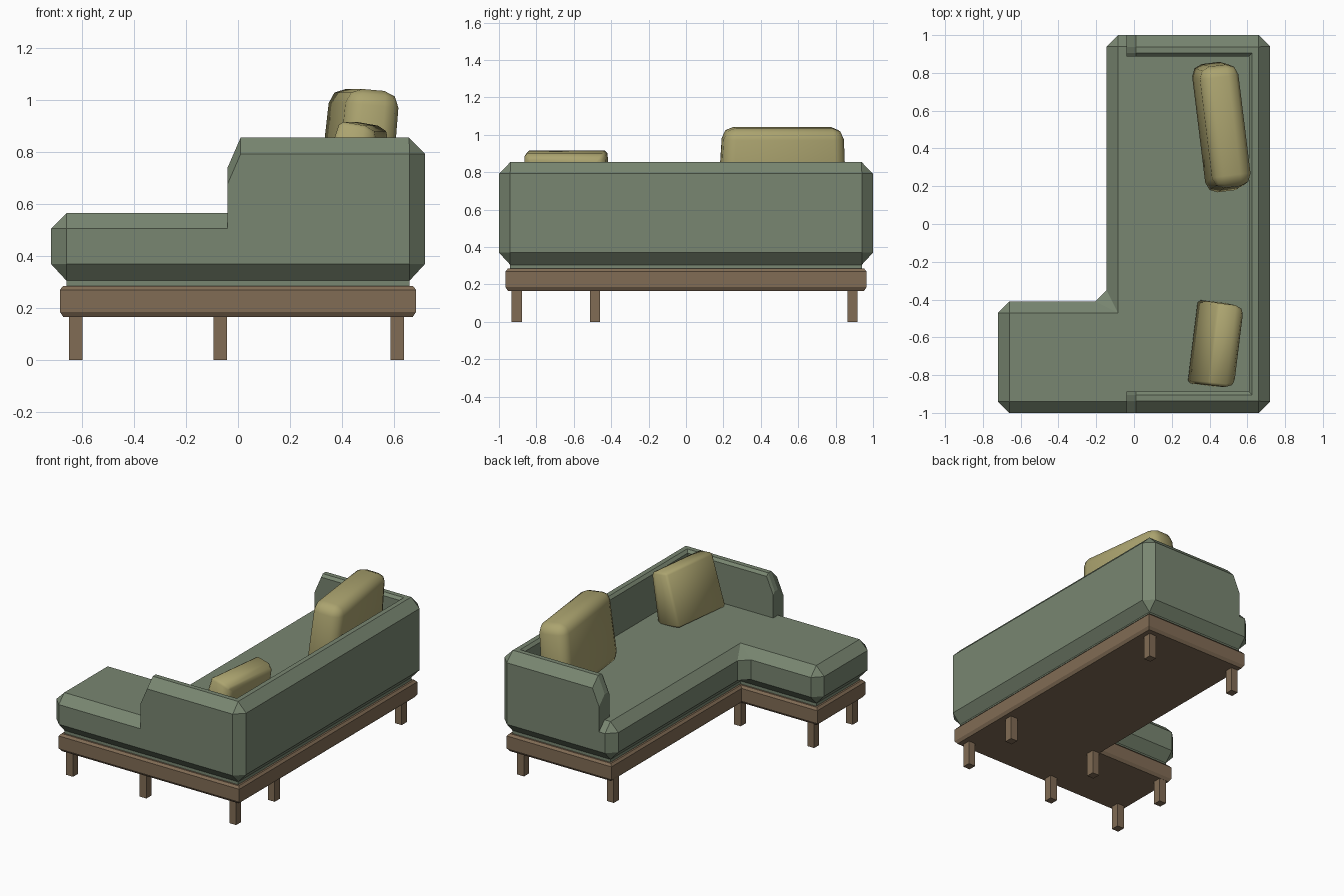
import bpy, bmesh
from math import radians
from mathutils import Matrix, Vector

if "Cube" in bpy.data.objects:
    bpy.data.objects.remove(bpy.data.objects["Cube"])


def material(name, rgb):
    m = bpy.data.materials.new(name)
    m.diffuse_color = (*rgb, 1)
    m.use_nodes = True
    m.node_tree.nodes["Principled BSDF"].inputs["Base Color"].default_value = m.diffuse_color
    return m


GREEN = material("green_fabric", (0.19, 0.24, 0.165))
WOOD = material("wood", (0.22, 0.15, 0.09))
YELLOW = material("yellow_fabric", (0.41, 0.37, 0.16))


def finish(bm, name, mat):
    bmesh.ops.remove_doubles(bm, verts=bm.verts, dist=1e-5)
    bmesh.ops.recalc_face_normals(bm, faces=bm.faces)
    me = bpy.data.meshes.new(name)
    bm.to_mesh(me)
    bm.free()
    me.materials.append(mat)
    ob = bpy.data.objects.new(name, me)
    bpy.context.collection.objects.link(ob)
    return ob


def loft(name, rings, mat):
    """Skin a list of equal-length closed rings and cap both ends."""
    bm = bmesh.new()
    rows = [[bm.verts.new(p) for p in r] for r in rings]
    n = len(rows[0])
    for a, b in zip(rows, rows[1:]):
        for i in range(n):
            j = (i + 1) % n
            bm.faces.new((a[i], a[j], b[j], b[i]))
    bm.faces.new(rows[0])
    bm.faces.new(rows[-1])
    return finish(bm, name, mat)


def l_ring(z, inset, chamfer):
    """L-shaped outline inset from the widest size, corners cut by chamfer."""
    d = inset
    pts = [Vector(p) for p in (
        (-.72 + d, -1 + d, z), (.72 - d, -1 + d, z), (.72 - d, 1 - d, z),
        (-.145 + d, 1 - d, z), (-.145 + d, -.41 - d, z), (-.72 + d, -.41 - d, z))]
    ring = []
    for i, p in enumerate(pts):
        for q in (pts[i - 1], pts[(i + 1) % 6]):
            ring.append(p + (q - p).normalized() * chamfer)
    return ring


# Seat with chaise, chamfered all round
loft("seat", [l_ring(*a) for a in (
    (.275, .06, 0), (.305, .06, 0), (.37, 0, .06), (.505, 0, .06), (.565, .06, 0))], GREEN)

# Wooden base frame
loft("base_frame", [l_ring(*a) for a in (
    (.165, .048, 0), (.185, .035, 0), (.27, .035, 0), (.285, .048, 0))], WOOD)


# Back and arms: one section swept around the U
def section(x, y, top):
    prof = ((0, .505), (0, top - .063), (.062, top), (.095, top), (.112, top - .018), (.112, .505))
    return [(min(x, .72 - d), max(-(1 - d), min(1 - d, y)), z) for d, z in prof]


half = [(-.04, -1, .74), (.01, -1, .855), (.66, -1, .855), (.72, -.94, .855)]
path = half + [(x, -y, z) for x, y, z in reversed(half)]
loft("back_and_arms", [section(*p) for p in path], GREEN)

# Legs
for x, xn in ((-.625, "left"), (-.068, "middle"), (.613, "right")):
    for y, yn in ((-.905, "front"), (-.487, "centre"), (.89, "back")):
        if xn == "left" and yn == "back":
            continue
        bm = bmesh.new()
        bmesh.ops.create_cube(bm, size=1, matrix=Matrix.Translation((x, y, .085))
                              @ Matrix.Diagonal((.052, .055, .17, 1)))
        finish(bm, f"leg_{yn}_{xn}", WOOD)


def cushion(name, loc, size, yaw, tilt, lean, narrow, bevel, sharp_front):
    """Rounded block, its front leaning back and its ends narrowing to the top."""
    bm = bmesh.new()
    bmesh.ops.create_cube(bm, size=1, matrix=Matrix.Diagonal((*size, 1)))
    for v in bm.verts:
        if v.co.z > 0:
            v.co.y *= narrow
            if v.co.x < 0:
                v.co.x += lean
    edges = [e for e in bm.edges
             if not (sharp_front and all(v.co.x < 0 for v in e.verts))]
    if sharp_front:
        edges = [e for e in edges if not all(v.co.z < 0 for v in e.verts)
                 and all(v.co.x > 0 for v in e.verts)]
    bmesh.ops.bevel(bm, geom=edges, offset=bevel, segments=2, profile=.5, affect='EDGES')
    if sharp_front:
        rest = [e for e in bm.edges if len(e.link_faces) == 2 and e.calc_face_angle() > 1]
        bmesh.ops.bevel(bm, geom=rest, offset=.015, segments=1, affect='EDGES')
    ob = finish(bm, name, YELLOW)
    ob.matrix_world = (Matrix.Translation(loc) @ Matrix.Rotation(radians(yaw), 4, 'Z')
                       @ Matrix.Rotation(radians(tilt), 4, 'Y'))
    bpy.ops.object.select_all(action='DESELECT')
    bpy.context.view_layer.objects.active = ob
    ob.select_set(True)
    bpy.ops.object.shade_smooth_by_angle(angle=radians(50))


# Loose cushions leaning on the back
cushion("large_cushion", (.463, .515, .80), (.215, .69, .48), 7, 5, .01, .93, .06, False)
cushion("small_cushion", (.435, -.637, .735), (.20, .445, .355), -7, 10, .05, .98, .05, True)
